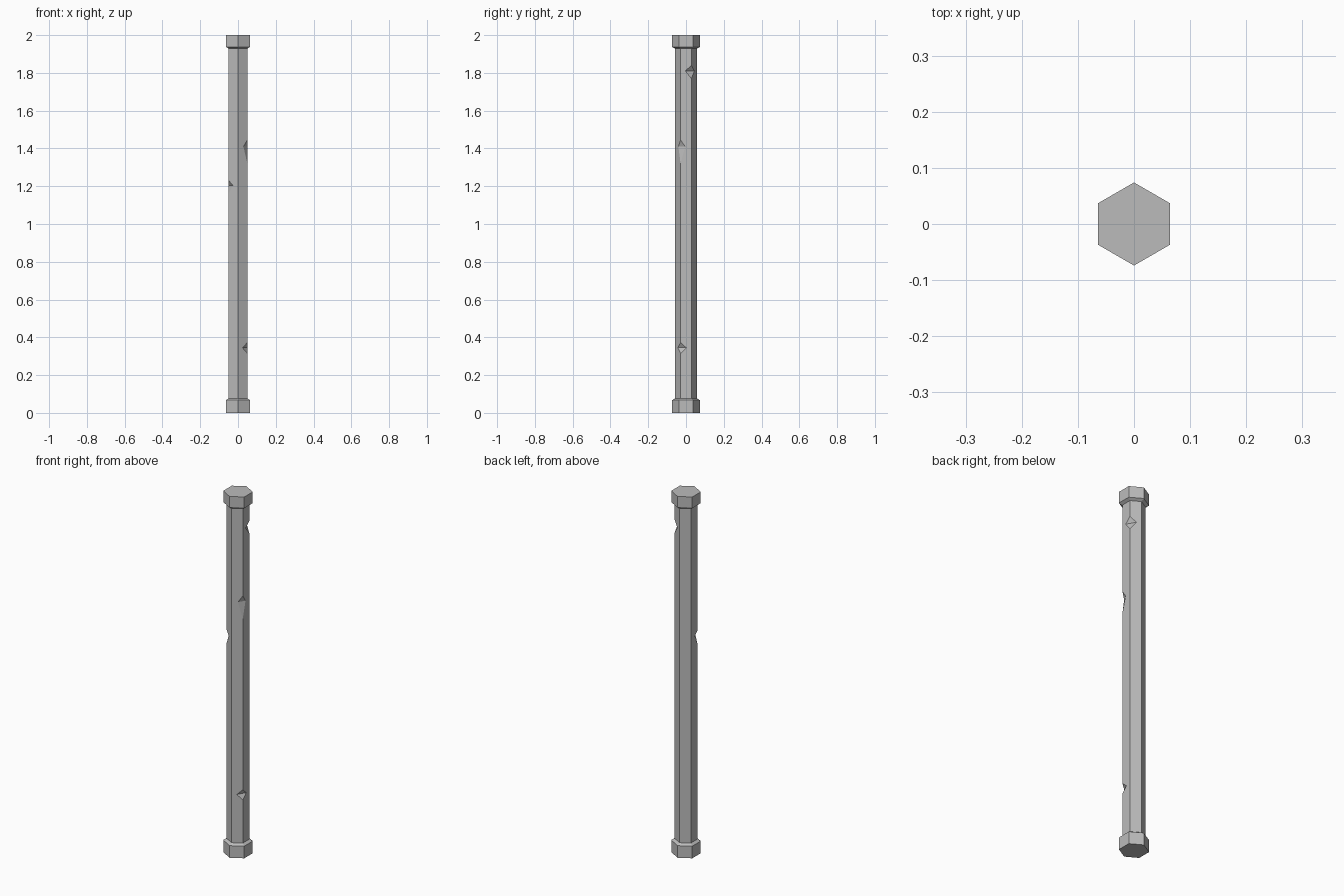
import bpy, bmesh
from math import radians, cos, sin
from mathutils import Vector

cube = bpy.data.objects.get("Cube")
if cube:
    bpy.data.objects.remove(cube)

stone = bpy.data.materials.new("grey stone")
stone.use_nodes = True
grey = (0.5, 0.5, 0.5, 1)
stone.diffuse_color = grey
stone.node_tree.nodes["Principled BSDF"].inputs["Base Color"].default_value = grey


def make_object(name, bm):
    bmesh.ops.recalc_face_normals(bm, faces=bm.faces)
    mesh = bpy.data.meshes.new(name)
    bm.to_mesh(mesh)
    bm.free()
    mesh.materials.append(stone)
    obj = bpy.data.objects.new(name, mesh)
    bpy.context.collection.objects.link(obj)
    return obj


# Six-sided pillar: end caps with a short slope into the shaft
CAP, SHAFT = 0.074, 0.057
profile = [(CAP, 0), (CAP, 0.067), (SHAFT, 0.077),
           (SHAFT, 1.928), (CAP, 1.938), (CAP, 2)]
bm = bmesh.new()
rings = []
for r, z in profile:
    rings.append([bm.verts.new((r * cos(radians(30 + 60 * i)),
                                r * sin(radians(30 + 60 * i)), z)) for i in range(6)])
for low, high in zip(rings, rings[1:]):
    for i in range(6):
        j = (i + 1) % 6
        bm.faces.new((low[i], low[j], high[j], high[i]))
bm.faces.new(rings[0])
bm.faces.new(rings[-1])
pillar = make_object("pillar", bm)

# Wedges that chip the shaft corners: corner angle, bottom, crease, top, depth
chips = [(30, 1.77, 1.81, 1.84, 0.016),
         (-30, 1.32, 1.41, 1.445, 0.012),
         (-30, 0.315, 0.345, 0.372, 0.015),
         (210, 1.16, 1.205, 1.23, 0.013)]
bm = bmesh.new()
for angle, bottom, crease, top, depth in chips:
    out = Vector((cos(radians(angle)), sin(radians(angle)), 0))
    side = Vector((-out.y, out.x, 0)) * 0.05
    up = Vector((0, 0, 1))
    # Carry the wedge past the corner so that it opens at the given heights
    grow = 2
    section = [out * (SHAFT - depth) + up * crease]
    for z in (bottom, top):
        section.append(out * (SHAFT + depth * (grow - 1)) + up * (crease + (z - crease) * grow))
    left = [bm.verts.new(p + side) for p in section]
    right = [bm.verts.new(p - side) for p in section]
    bm.faces.new(left)
    bm.faces.new(right)
    for i in range(3):
        j = (i + 1) % 3
        bm.faces.new((left[i], left[j], right[j], right[i]))
cutter = make_object("chip_cutter", bm)
cutter.hide_render = True
cutter.hide_set(True)

cut = pillar.modifiers.new("chips", 'BOOLEAN')
cut.operation = 'DIFFERENCE'
cut.solver = 'EXACT'
cut.object = cutter
